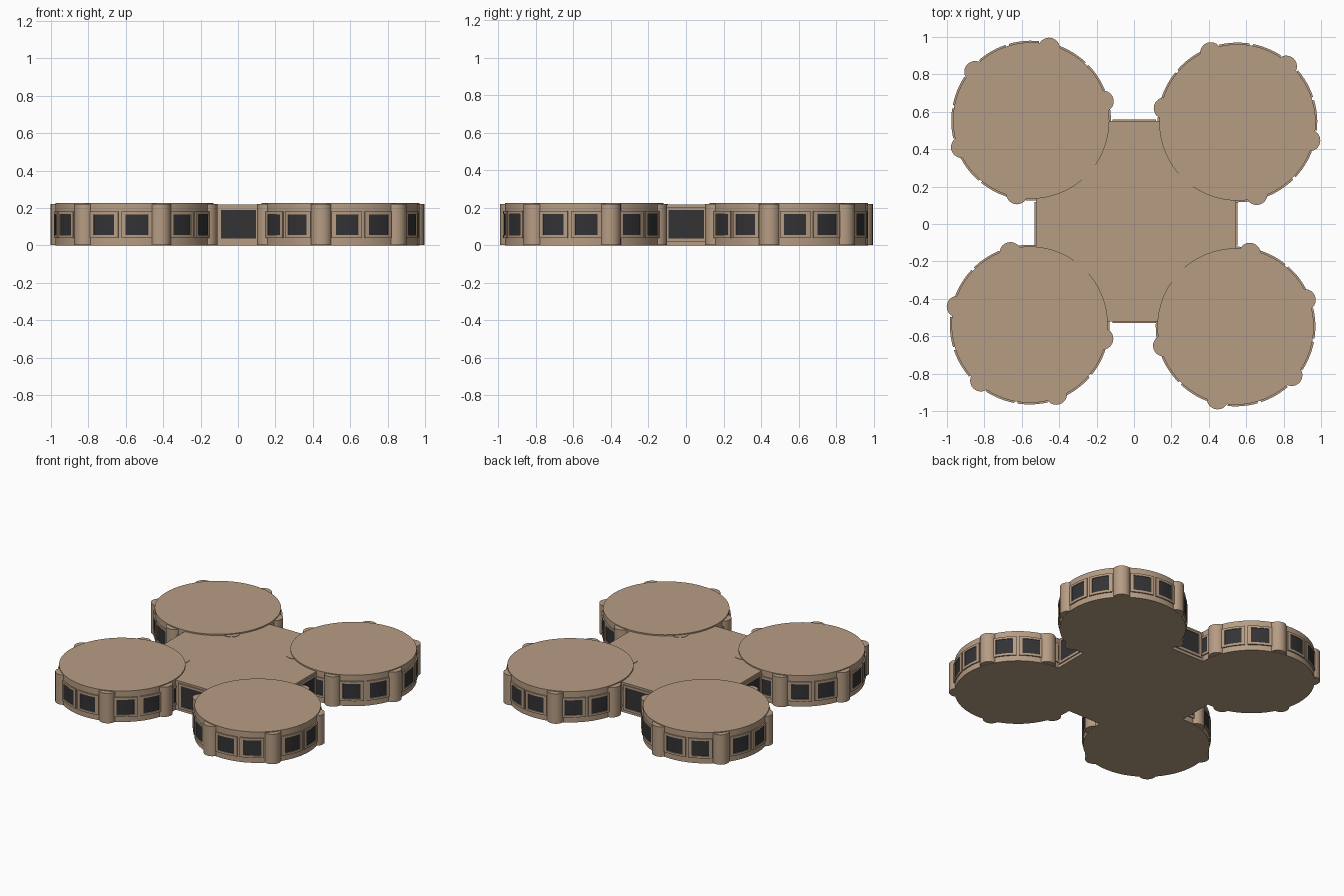
import bpy, bmesh, math
from mathutils import Vector

if "Cube" in bpy.data.objects:
    bpy.data.objects.remove(bpy.data.objects["Cube"])


def material(name, col):
    m = bpy.data.materials.new(name)
    m.diffuse_color = (*col, 1)
    m.use_nodes = True
    m.node_tree.nodes["Principled BSDF"].inputs["Base Color"].default_value = m.diffuse_color
    return m


TAN = material("tan_stone", (0.47, 0.335, 0.23))
DARK = material("dark_glass", (0.033, 0.033, 0.036))


def finish(name, bm, mat, smooth=True):
    bmesh.ops.recalc_face_normals(bm, faces=bm.faces)
    me = bpy.data.meshes.new(name)
    bm.to_mesh(me)
    bm.free()
    me.materials.append(mat)
    ob = bpy.data.objects.new(name, me)
    bpy.context.collection.objects.link(ob)
    if smooth:
        bpy.ops.object.select_all(action='DESELECT')
        ob.select_set(True)
        bpy.context.view_layer.objects.active = ob
        bpy.ops.object.shade_smooth_by_angle(angle=math.radians(30))
    return ob


def add_cylinder(bm, x, y, r, z0, z1, n):
    rings = [[bm.verts.new((x + r * math.cos(math.tau * i / n),
                            y + r * math.sin(math.tau * i / n), z))
              for i in range(n)] for z in (z0, z1)]
    bm.faces.new(rings[0][::-1])
    bm.faces.new(rings[1])
    for i in range(n):
        j = (i + 1) % n
        bm.faces.new((rings[0][i], rings[0][j], rings[1][j], rings[1][i]))


def add_box(bm, lo, hi):
    res = bmesh.ops.create_cube(bm, size=1)
    for v in res['verts']:
        v.co = Vector([lo[k] + (v.co[k] + 0.5) * (hi[k] - lo[k]) for k in range(3)])


def add_arc(bm, cx, cy, r0, r1, a0, a1, z0, z1):
    """Curved block following a drum wall, angles in degrees."""
    n = max(1, round((a1 - a0) / 4))
    secs = []
    for i in range(n + 1):
        a = math.radians(a0 + (a1 - a0) * i / n)
        c, s = math.cos(a), math.sin(a)
        secs.append([bm.verts.new((cx + r * c, cy + r * s, z))
                     for r, z in ((r0, z0), (r1, z0), (r1, z1), (r0, z1))])
    for p, q in zip(secs, secs[1:]):
        for k in range(4):
            m = (k + 1) % 4
            bm.faces.new((p[k], p[m], q[m], q[k]))
    bm.faces.new(secs[0])
    bm.faces.new(secs[-1][::-1])


# four drums, each the previous layout turned a quarter
R = 0.418
PILLARS = (15, 76, 139, 201, 259, 318)
DRUMS = (("back_left", -0.55, 0.553, 0), ("front_left", -0.558, -0.538, 90),
         ("front_right", 0.543, -0.548, 180), ("back_right", 0.553, 0.543, 270))
for name, cx, cy, turn in DRUMS:
    bm = bmesh.new()
    add_cylinder(bm, cx, cy, R, 0, 0.226, 64)
    finish(name + "_drum", bm, TAN)

    # round pilasters on the wall
    bm = bmesh.new()
    for p in PILLARS:
        a = math.radians(p + turn)
        add_cylinder(bm, cx + 0.397 * math.cos(a), cy + 0.397 * math.sin(a),
                     0.058, 0.002, 0.22, 24)
    finish(name + "_pilasters", bm, TAN)

    # two framed windows in each bay
    frames, glass = bmesh.new(), bmesh.new()
    for i, p in enumerate(PILLARS):
        nxt = PILLARS[(i + 1) % 6] + (360 if i == 5 else 0)
        for off in (-12.2, 12.2):
            m = (p + nxt) / 2 + off + turn
            for a0, a1, z0, z1 in ((-11, -8, 0.04, 0.182), (8, 11, 0.04, 0.182),
                                   (-8, 8, 0.04, 0.056), (-8, 8, 0.166, 0.182)):
                add_arc(frames, cx, cy, R - 0.01, R + 0.009, m + a0, m + a1, z0, z1)
            add_arc(glass, cx, cy, R - 0.004, R + 0.004, m - 8, m + 8, 0.056, 0.166)
    finish(name + "_window_frames", frames, TAN)
    finish(name + "_windows", glass, DARK)

# square hall joining the drums
X0, X1, Y0, Y1 = -0.525, 0.545, -0.52, 0.552
bm = bmesh.new()
add_box(bm, (X0, Y0, 0), (X1, Y1, 0.217))
finish("central_hall", bm, TAN, False)

# one large framed window on each hall side
frames, glass = bmesh.new(), bmesh.new()
for axis, wall, sign in ((1, Y0, -1), (1, Y1, 1), (0, X0, -1), (0, X1, 1)):
    def slab(bm, u0, u1, z0, z1, depth):
        d0, d1 = sorted((wall - sign * 0.003, wall + sign * depth))
        if axis == 1:
            add_box(bm, (u0, d0, z0), (u1, d1, z1))
        else:
            add_box(bm, (d0, u0, z0), (d1, u1, z1))
    slab(glass, -0.092, 0.097, 0.037, 0.188, 0.003)
    slab(frames, -0.115, -0.092, 0.02, 0.203, 0.008)
    slab(frames, 0.097, 0.118, 0.02, 0.203, 0.008)
    slab(frames, -0.092, 0.097, 0.02, 0.037, 0.008)
    slab(frames, -0.092, 0.097, 0.188, 0.203, 0.008)
finish("hall_window_frames", frames, TAN, False)
finish("hall_windows", glass, DARK, False)
